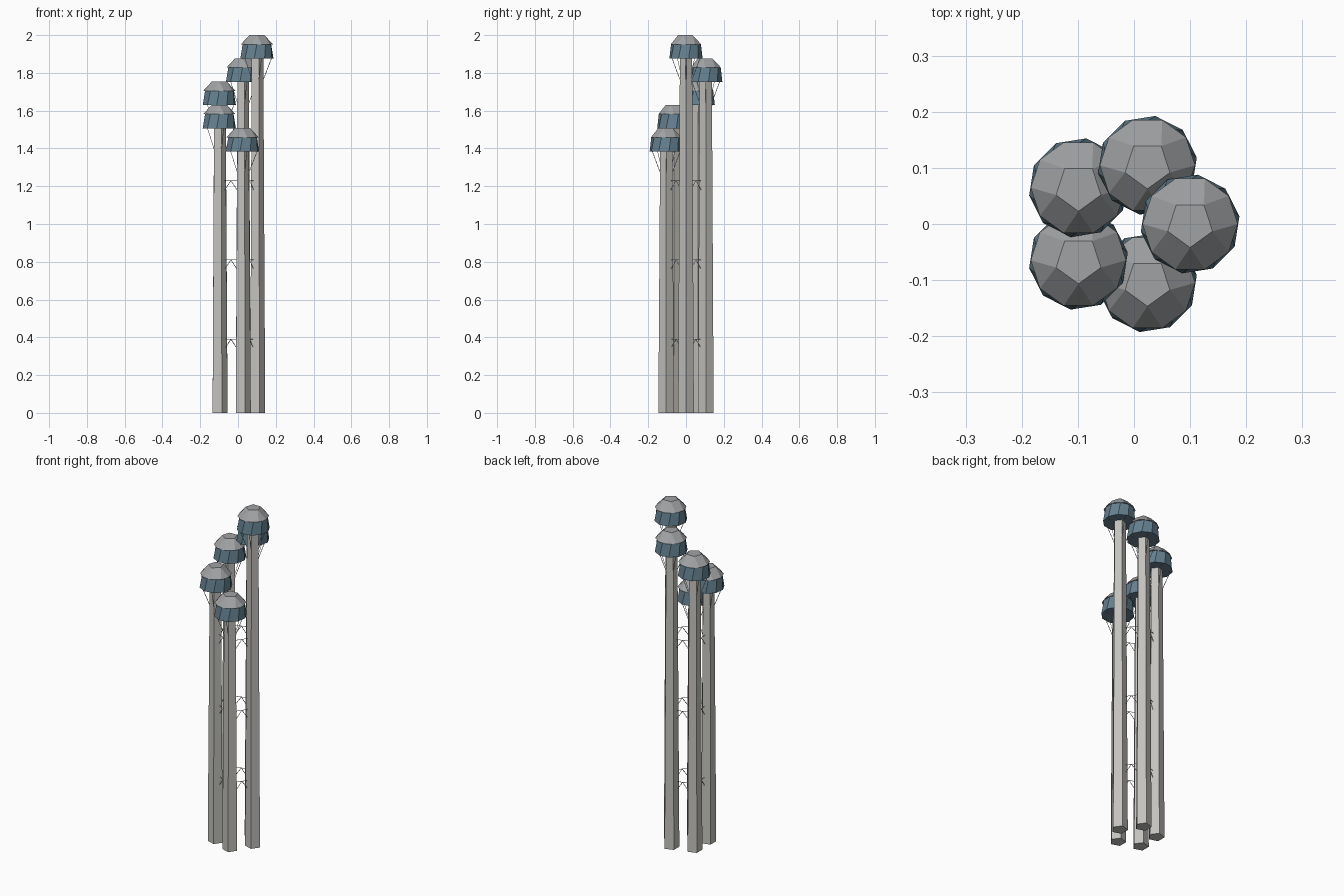
import bpy
from math import sin, cos, pi, radians
from mathutils import Vector

if "Cube" in bpy.data.objects:
    bpy.data.objects.remove(bpy.data.objects["Cube"])


def material(name, rgb):
    m = bpy.data.materials.new(name)
    m.diffuse_color = (*rgb, 1)
    m.use_nodes = True
    m.node_tree.nodes["Principled BSDF"].inputs["Base Color"].default_value = m.diffuse_color
    return m


BLUE = material("blue_glazing", (0.13, 0.22, 0.28))
PALE = material("pale_concrete", (0.55, 0.54, 0.51))
ROOF = material("roof_grey", (0.35, 0.36, 0.37))


def mesh_object(name, verts, faces, mat=None):
    me = bpy.data.meshes.new(name)
    me.from_pydata(verts, [], faces)
    me.update()
    ob = bpy.data.objects.new(name, me)
    bpy.context.collection.objects.link(ob)
    if mat:
        me.materials.append(mat)
    return ob


def ring(c, n, r, z, turn=0.0):
    return [(c[0] + r * cos(turn + 2 * pi * i / n),
             c[1] + r * sin(turn + 2 * pi * i / n), z) for i in range(n)]


def prism(name, low, high, mat):
    n = len(low)
    sides = [(i, (i + 1) % n, n + (i + 1) % n, n + i) for i in range(n)]
    return mesh_object(name, low + high, sides + [tuple(range(n))[::-1],
                                                tuple(range(n, 2 * n))], mat)


def cupola(name, c, r_low, r_high, z_low, z_high, turn):
    # decagon eaves rising to a small pentagon: quads and triangles alternate
    low = ring(c, 10, r_low, z_low, turn + pi / 10)
    high = ring(c, 5, r_high, z_high, turn + pi / 5)
    faces = [tuple(range(10))[::-1], tuple(range(10, 15))]
    for k in range(5):
        a, b, d = 2 * k, 2 * k + 1, (2 * k + 2) % 10
        faces += [(a, b, 10 + k), (b, d, 10 + (k + 1) % 5, 10 + k)]
    return mesh_object(name, low + high, faces, ROOF)


def rods(name, pairs, r=0.0016):
    # thin round bars as a bevelled curve
    cu = bpy.data.curves.new(name, 'CURVE')
    cu.dimensions = '3D'
    cu.bevel_depth = r
    cu.bevel_resolution = 0
    for a, b in pairs:
        s = cu.splines.new('POLY')
        s.points.add(1)
        s.points[0].co = (*a, 1)
        s.points[1].co = (*b, 1)
    ob = bpy.data.objects.new(name, cu)
    bpy.context.collection.objects.link(ob)


centres = [Vector((0.11 * cos(2 * pi * k / 5) - 0.01, 0.11 * sin(2 * pi * k / 5), 0))
           for k in range(5)]

for k, c in enumerate(centres):
    top = 2.0 - 0.123 * k
    turn = 2 * pi * k / 5
    base = top - 0.125
    # tapered five-sided shaft
    prism(f"shaft_{k}", ring(c, 5, 0.044, 0, turn), ring(c, 5, 0.034, base + 0.01, turn), PALE)
    # glazed cabin and faceted roof
    prism(f"cabin_{k}", ring(c, 10, 0.089, base, turn + radians(9)),
          ring(c, 10, 0.079, base + 0.078, turn + radians(18)), BLUE)
    cupola(f"roof_{k}", c, 0.085, 0.042, base + 0.076, top, turn + radians(18))
    # struts under the cabin
    pairs = []
    for i in range(5):
        d = Vector((cos(turn + 2 * pi * i / 5), sin(turn + 2 * pi * i / 5), 0))
        pairs.append((c + d * 0.034 + Vector((0, 0, base - 0.11)),
                      c + d * 0.078 + Vector((0, 0, base + 0.003))))
    rods(f"cabin_struts_{k}", pairs)

# ties between neighbouring shafts at three levels
for lv, z in enumerate((0.39, 0.81, 1.23)):
    pairs = []
    for k in range(5):
        a, b = centres[k], centres[(k + 1) % 5]
        d = (b - a).normalized() * 0.03
        p, q = a + d, b - d
        up, dn = Vector((0, 0, z)), Vector((0, 0, z - 0.05))
        pairs += [(p + up, q + up), (p + dn, (p + q) / 2 + up), (q + dn, (p + q) / 2 + up)]
    rods(f"shaft_ties_{lv}", pairs)
